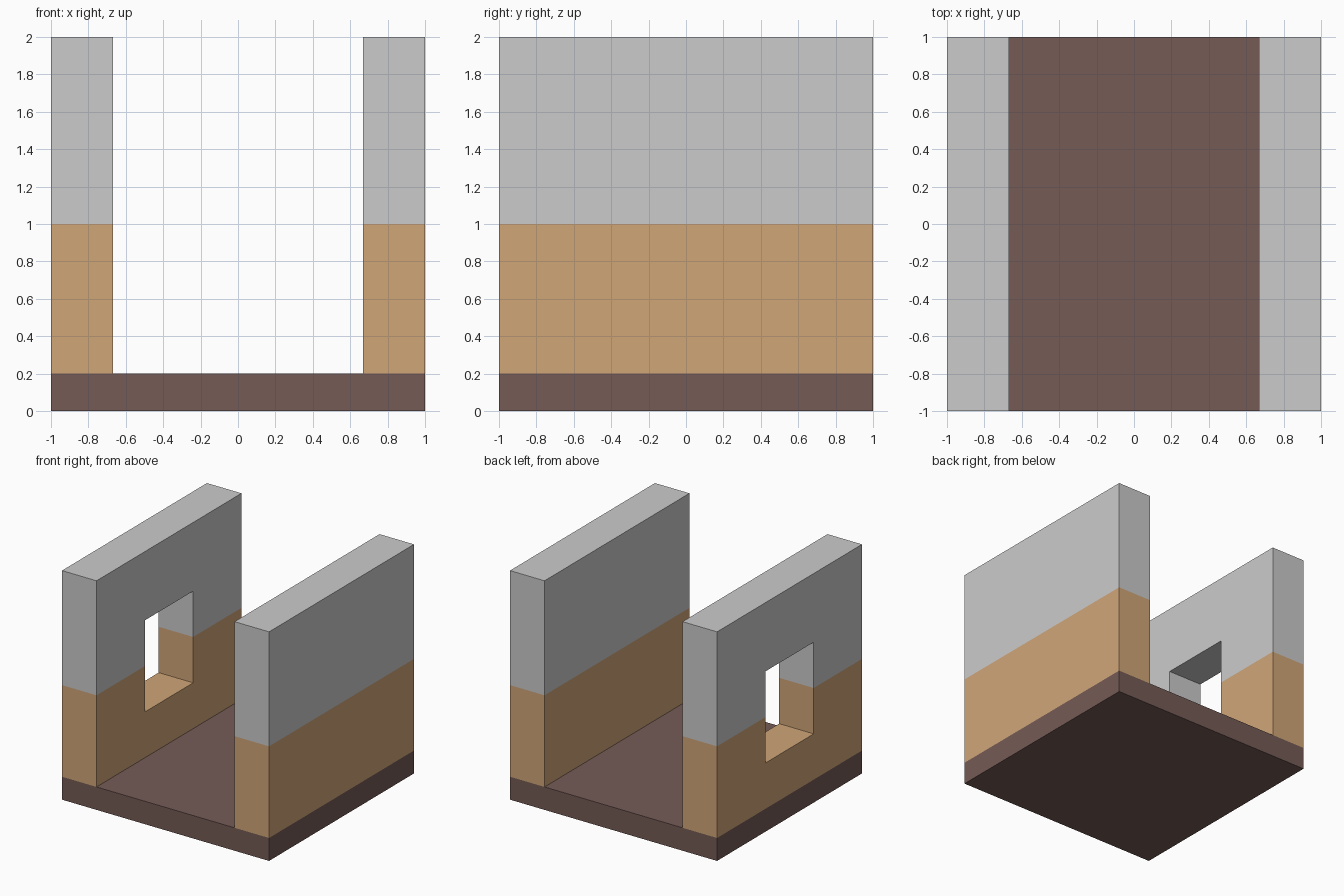
import bpy, bmesh

if "Cube" in bpy.data.objects:
    bpy.data.objects.remove(bpy.data.objects["Cube"])


def material(name, colour):
    m = bpy.data.materials.new(name)
    m.diffuse_color = (*colour, 1)
    m.use_nodes = True
    m.node_tree.nodes["Principled BSDF"].inputs["Base Color"].default_value = m.diffuse_color
    return m


def box(name, lo, hi):
    bm = bmesh.new()
    bmesh.ops.create_cube(bm, size=1)
    for v in bm.verts:
        v.co = [lo[i] if v.co[i] < 0 else hi[i] for i in range(3)]
    me = bpy.data.meshes.new(name)
    bm.to_mesh(me)
    bm.free()
    ob = bpy.data.objects.new(name, me)
    bpy.context.collection.objects.link(ob)
    return ob


def cut_window(ob, lo, hi):
    cutter = box("window_cutter", lo, hi)
    cutter.hide_render = True
    mod = ob.modifiers.new("window", 'BOOLEAN')
    mod.operation = 'DIFFERENCE'
    mod.solver = 'EXACT'
    mod.object = cutter
    dg = bpy.context.evaluated_depsgraph_get()
    me = bpy.data.meshes.new_from_object(ob.evaluated_get(dg))
    ob.modifiers.clear()
    ob.data = me
    bpy.data.objects.remove(cutter)


def paint_dado(ob, height):
    # split the wall at the colour line; wood below, bare grey above
    me = ob.data
    me.materials.clear()
    me.materials.append(None)
    me.materials.append(wood)
    bm = bmesh.new()
    bm.from_mesh(me)
    bmesh.ops.bisect_plane(bm, geom=bm.verts[:] + bm.edges[:] + bm.faces[:],
                           plane_co=(0, 0, height), plane_no=(0, 0, 1))
    for f in bm.faces:
        f.material_index = int(f.calc_center_median().z < height)
    bm.to_mesh(me)
    bm.free()


T = 2 / 3      # inner face of the walls
W = 1 / 3      # half width of the window
wood = material("wood", (0.63, 0.38, 0.187))
dark = material("dark_floor", (0.176, 0.104, 0.092))

# Floor slab
floor = box("floor", (-1, -1, 0), (1, 1, 0.2))
floor.data.materials.append(dark)

# Side walls, with a window through the left one only
left = box("left_wall", (-1, -1, 0.2), (-T, 1, 2))
right = box("right_wall", (T, -1, 0.2), (1, 1, 2))
cut_window(left, (-1.2, -W, 0.6), (-0.4, W, 1.4))
for wall in (left, right):
    paint_dado(wall, 1.0)
